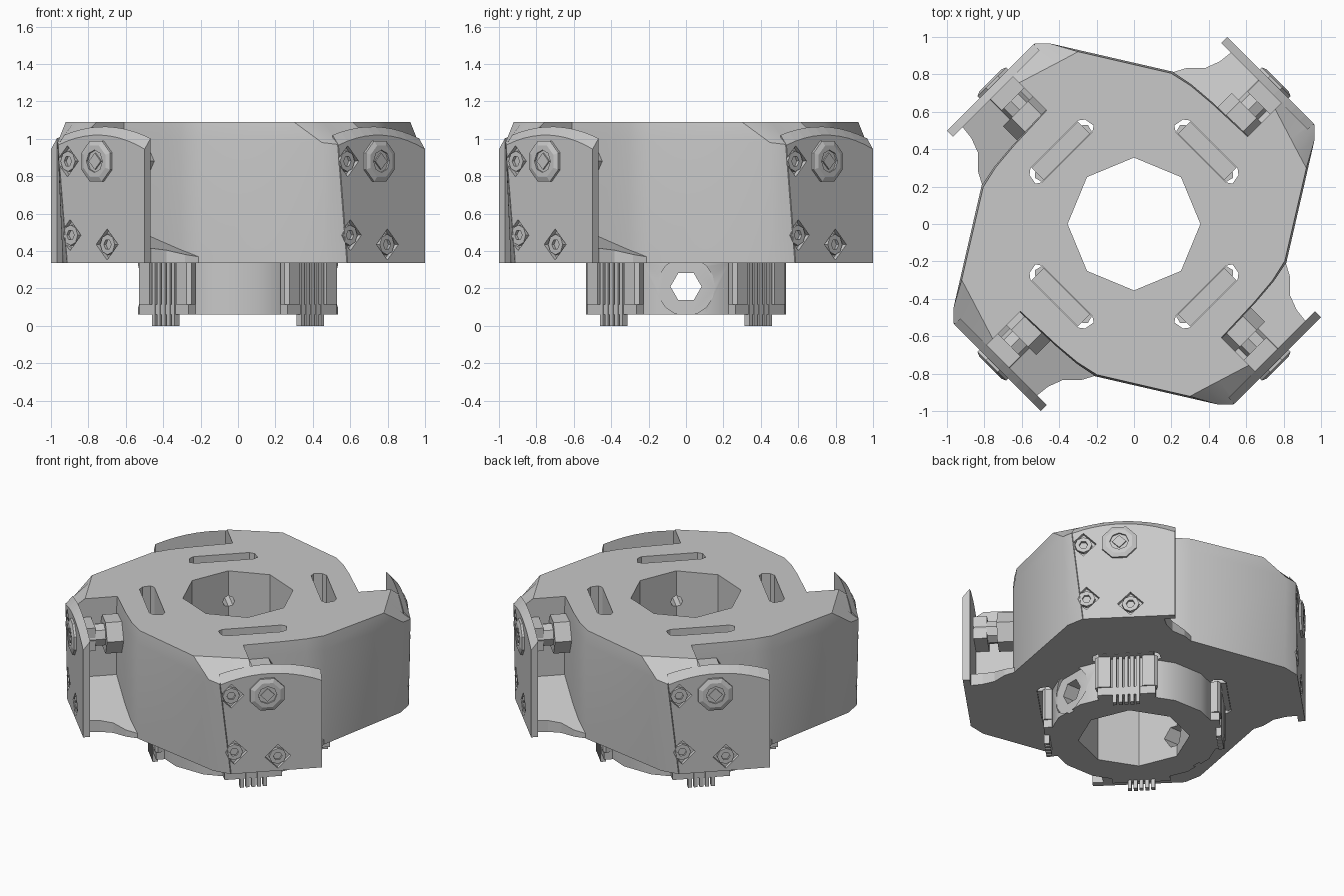
import bpy, bmesh, math
from mathutils import Matrix

if "Cube" in bpy.data.objects:
    bpy.data.objects.remove(bpy.data.objects["Cube"], do_unlink=True)

grey = bpy.data.materials.new("plain grey")
grey.use_nodes = True
grey.diffuse_color = (0.58, 0.58, 0.58, 1)
grey.node_tree.nodes["Principled BSDF"].inputs["Base Color"].default_value = (0.58, 0.58, 0.58, 1)
BASE = .335


def loft(name, rings):
    """Closed solid through rings of equal point count."""
    bm = bmesh.new()
    loops = [[bm.verts.new(p) for p in ring] for ring in rings]
    n = len(loops[0])
    for low, high in zip(loops, loops[1:]):
        for i in range(n):
            j = (i + 1) % n
            bm.faces.new((low[i], low[j], high[j], high[i]))
    bm.faces.new(loops[0][::-1])
    bm.faces.new(loops[-1])
    bmesh.ops.recalc_face_normals(bm, faces=bm.faces)
    mesh = bpy.data.meshes.new(name)
    bm.to_mesh(mesh)
    bm.free()
    mesh.materials.append(grey)
    ob = bpy.data.objects.new(name, mesh)
    bpy.context.collection.objects.link(ob)
    return ob


def upright(name, outline, z0, z1):
    return loft(name, [[(x, y, z) for x, y in outline] for z in (z0, z1)])


def outward(name, outline, r0, r1):
    return loft(name, [[(r, t, z) for t, z in outline] for r in (r0, r1)])


def ngon(n, radius, cx=0, cy=0, start=0):
    return [(cx + radius * math.cos(start + math.tau * i / n),
             cy + radius * math.sin(start + math.tau * i / n)) for i in range(n)]


def rect(x0, x1, y0, y1):
    return [(x0, y0), (x1, y0), (x1, y1), (x0, y1)]


def cut(ob, cutter):
    mod = ob.modifiers.new("cut", "BOOLEAN")
    mod.operation = "DIFFERENCE"
    mod.solver = "EXACT"
    mod.object = cutter
    bpy.context.view_layer.objects.active = ob
    bpy.ops.object.modifier_apply(modifier=mod.name)
    bpy.data.objects.remove(cutter, do_unlink=True)


def turn(k):
    return Matrix.Rotation(math.pi / 4 + k * math.pi / 2, 4, "Z")


def four(ob):
    """Repeat a radial part on the four diagonals."""
    base = ob.name
    for k in range(4):
        c = ob if k == 0 else ob.copy()
        if k:
            bpy.context.collection.objects.link(c)
        c.name = f"{base}_{k + 1}"
        c.matrix_world = turn(k)


# Main body: pinwheel of four arms, with chamfered shoulders
ARM_LOW = [(.99, -.335, BASE), (1.058, -.235, BASE), (1.03, -.215, BASE), (1.03, -.1, BASE),
           (.765, -.1, BASE), (.757, .16, BASE), (.745, .31, BASE), (.722, .43, BASE)]
ARM_MID = [(1.0, -.365, .98), (1.058, -.305, .97), (1.03, -.285, .99), (1.03, -.1, 1.045),
           (.765, -.1, 1.0), (.757, .16, 1.0), (.745, .31, 1.0), (.722, .43, 1.0)]
ARM_TOP = [(.863, -.44, 1.09), (.89, -.35, 1.09), (.915, -.27, 1.09), (.968, -.1, 1.09),
           (.76, -.1, 1.09), (.75, .16, 1.09), (.737, .31, 1.09), (.71, .43, 1.09)]


def pinwheel(points):
    return [turn(k) @ Matrix.Translation(p).translation for k in range(4) for p in points]


body = loft("body", [pinwheel(p) for p in (ARM_LOW, ARM_MID, ARM_TOP)])
ring = upright("lower_ring", ngon(16, .545, start=math.pi / 16), .06, BASE)

# Centre bore, four diagonal slots and four pivot holes
SLOT = [(.505, -.19), (.525, -.22), (.58, -.21), (.603, -.18),
        (.603, .18), (.58, .21), (.525, .22), (.505, .19)]
for ob in (body, ring):
    cut(ob, upright("bore", ngon(8, .355), -.2, 1.4))
    for k in range(4):
        slot = upright("slot", SLOT, -.2, 1.4)
        slot.data.transform(turn(k))
        cut(ob, slot)
for k in range(4):
    hole = outward("pivot_hole", ngon(8, .038, 0, .88), .2, .7)
    hole.data.transform(turn(k))
    cut(body, hole)

# Hexagonal cross hole through the ring, with a round flat at each end
cut(ring, outward("cross_hole", ngon(6, .083, 0, .21), -.8, .8))
for side in (-1, 1):
    cut(ring, outward("round_flat", ngon(16, .155, 0, .21), .515 * side, .8 * side))

# Outer plates with an arched, sloping top and recessed screws
steps = [.354 - .0654 * i for i in range(11)]
plate = loft("plate", [[(r, t, z) for t, z in
                        [(-.23, BASE), (.354, BASE)] + [(t, top - bend * t * t) for t in steps]]
                       for r, top, bend in ((1.015, 1.065, .5), (1.06, 1.02, .6))])
for t, z in ((-.23, .88), (-.21, .485), (.07, .435)):
    cut(plate, outward("recess", ngon(4, .083, t, z), 1.035, 1.2))
    screw = outward("screw", ngon(8, .055, t, z), 1.03, 1.057)
    cut(screw, outward("socket", ngon(6, .028, t, z), 1.04, 1.2))
    four(screw)
four(plate)

# Pivot bolt: flanged head outside, shaft and nut in the pocket
head = loft("bolt_head", [[(r, t, z) for t, z in ngon(8, s, 0, .88, math.pi / 8)]
                          for r, s in ((1.05, .118), (1.075, .118), (1.086, .09))])
cut(head, outward("head_socket", ngon(8, .06, 0, .88), 1.075, 1.2))
four(head)
four(outward("bolt_cap", ngon(4, .045, 0, .88), 1.07, 1.084))
four(outward("bolt_nut", ngon(6, .125, 0, .88), .74, .865))
four(outward("bolt_shaft", ngon(8, .075, 0, .88), .85, 1.02))
four(outward("bolt_washer", rect(-.1, .07, .8, .96), .93, 1.02))

# Pocket floor, falling away from the arm toward the open side
FLOOR = [(.74, -.11), (1.03, -.11), (1.03, .28), (.94, .29),
         (.86, .32), (.79, .39), (.715, .43)]
four(loft("pocket_floor", [[(r, t, BASE) for r, t in FLOOR],
                           [(r, t, .51 - .33 * t) for r, t in FLOOR]]))

# Connectors with a plug in the slot, side cheeks, foot and five pins
four(upright("connector_plug", rect(.507, .601, -.175, .175), BASE, .7))
four(upright("connector_core", rect(.505, .533, -.185, .185), .06, BASE))
four(upright("connector_foot", rect(.505, .56, -.185, .185), .06, .115))
for side, name in ((-1, "right_cheek"), (1, "left_cheek")):
    edge = [(.51, .1 * side), (.568, .1 * side), (.568, .18 * side),
            (.55, .2 * side), (.51, .19 * side)]
    four(upright("connector_" + name, edge, .115, BASE))
for i in range(5):
    t = .037 * (i - 2)
    four(upright(f"pin_{i + 1}", rect(.53, .565, t - .012, t + .012), 0, BASE))

# Smooth the gently curved faces only
bpy.ops.object.select_all(action="DESELECT")
for ob in (body, ring):
    ob.select_set(True)
bpy.context.view_layer.objects.active = body
bpy.ops.object.shade_smooth_by_angle(angle=math.radians(25))
